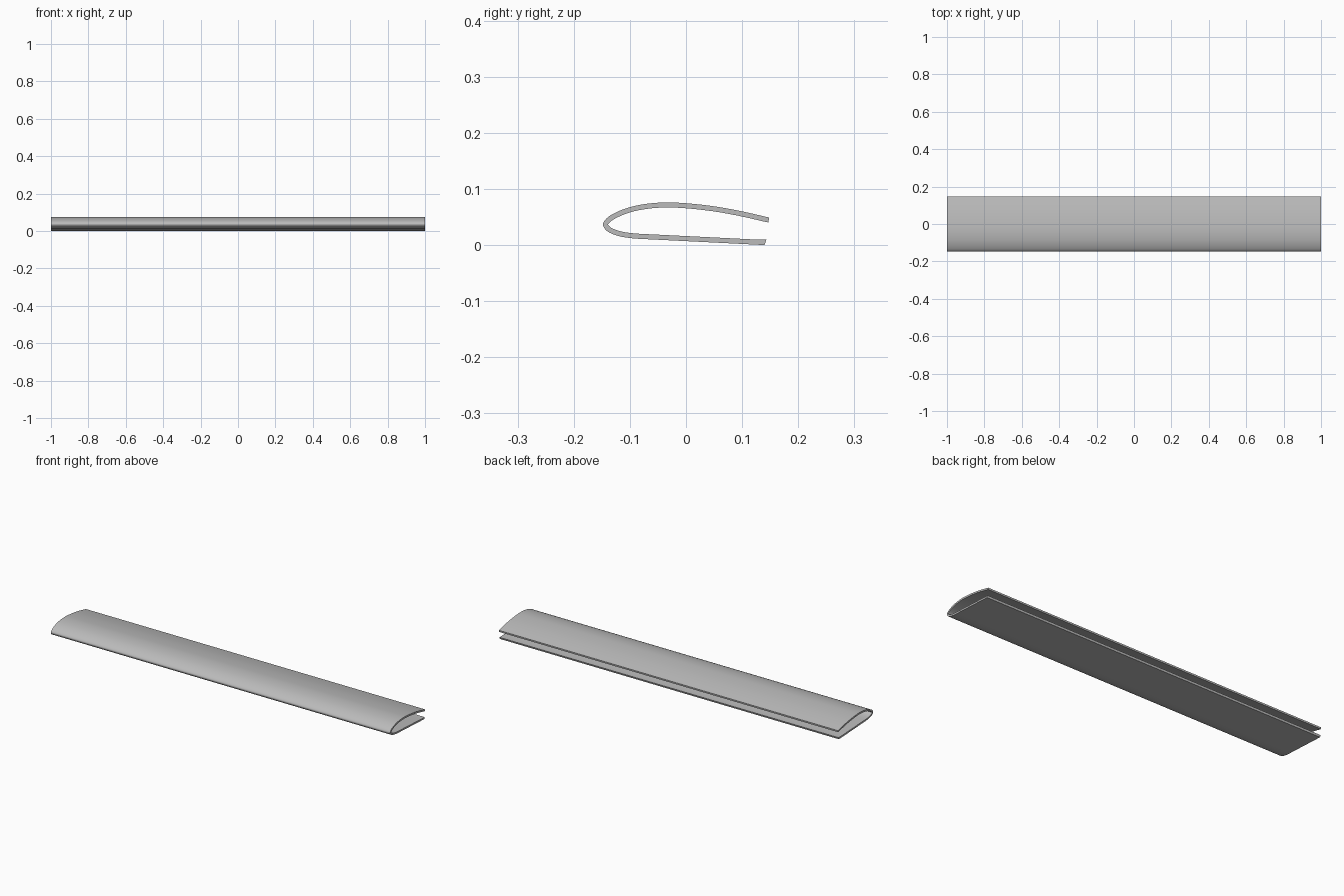
import bpy
import bmesh
import math
from mathutils import Vector

HALF_SPAN = 1.0
THICKNESS = 0.009
STEPS = 5

cube = bpy.data.objects.get("Cube")
if cube:
    bpy.data.objects.remove(cube, do_unlink=True)

# Outer section (y, z), from upper rear edge around the nose to lower rear edge
outline = [Vector(p) for p in (
    (0.148, 0.049), (0.10, 0.060), (0.05, 0.069), (0, 0.0745),
    (-0.035, 0.076), (-0.07, 0.0735), (-0.10, 0.0675), (-0.125, 0.058),
    (-0.141, 0.048), (-0.148, 0.037), (-0.142, 0.026), (-0.125, 0.0175),
    (-0.10, 0.0125), (-0.05, 0.0095), (0, 0.007), (0.07, 0.0035), (0.14, 0))]


def smooth_path(points):
    """Centripetal spline through the points."""
    pts = [2 * points[0] - points[1], *points, 2 * points[-1] - points[-2]]
    result = []
    for p0, p1, p2, p3 in zip(pts, pts[1:], pts[2:], pts[3:]):
        t0 = 0
        t1 = t0 + math.sqrt((p1 - p0).length)
        t2 = t1 + math.sqrt((p2 - p1).length)
        t3 = t2 + math.sqrt((p3 - p2).length)
        for i in range(STEPS):
            t = t1 + (t2 - t1) * i / STEPS
            a = p0.lerp(p1, (t - t0) / (t1 - t0))
            b = p1.lerp(p2, (t - t1) / (t2 - t1))
            c = p2.lerp(p3, (t - t2) / (t3 - t2))
            d = a.lerp(b, (t - t0) / (t2 - t0))
            e = b.lerp(c, (t - t1) / (t3 - t1))
            result.append(d.lerp(e, (t - t1) / (t2 - t1)))
    return result + [points[-1]]


def inset_path(path, distance):
    """Offset the path towards the hollow inside."""
    result = []
    for i, p in enumerate(path):
        along = path[min(i + 1, len(path) - 1)] - path[max(i - 1, 0)]
        along.normalize()
        result.append(p + Vector((-along.y, along.x)) * distance)
    return result


outer = smooth_path(outline)
inner = inset_path(outer, THICKNESS)
inner[0].x = outer[0].x - 0.001       # near-vertical upper rear cut
inner[-1] += Vector((0.003, 0.001))   # slanted lower rear cut

# Curved sheet: a strip of section quads extruded along the span
bm = bmesh.new()
rows = [[bm.verts.new((-HALF_SPAN, p.x, p.y)) for p in path] for path in (outer, inner)]
section = [bm.faces.new((rows[0][i], rows[0][i + 1], rows[1][i + 1], rows[1][i]))
           for i in range(len(outer) - 1)]
extruded = bmesh.ops.extrude_face_region(bm, geom=section, use_keep_orig=True)
far_verts = [v for v in extruded["geom"] if isinstance(v, bmesh.types.BMVert)]
bmesh.ops.translate(bm, verts=far_verts, vec=(2 * HALF_SPAN, 0, 0))
bmesh.ops.recalc_face_normals(bm, faces=bm.faces)
mesh = bpy.data.meshes.new("wing_shell")
bm.to_mesh(mesh)
bm.free()

# Plain grey finish
grey = bpy.data.materials.new("light_grey")
grey.use_nodes = True
colour = (0.5, 0.5, 0.5, 1)
grey.diffuse_color = colour
grey.node_tree.nodes["Principled BSDF"].inputs["Base Color"].default_value = colour
mesh.materials.append(grey)

shell = bpy.data.objects.new("wing_shell", mesh)
bpy.context.collection.objects.link(shell)
bpy.ops.object.select_all(action="DESELECT")
shell.select_set(True)
bpy.context.view_layer.objects.active = shell
bpy.ops.object.shade_smooth_by_angle(angle=math.radians(30))
